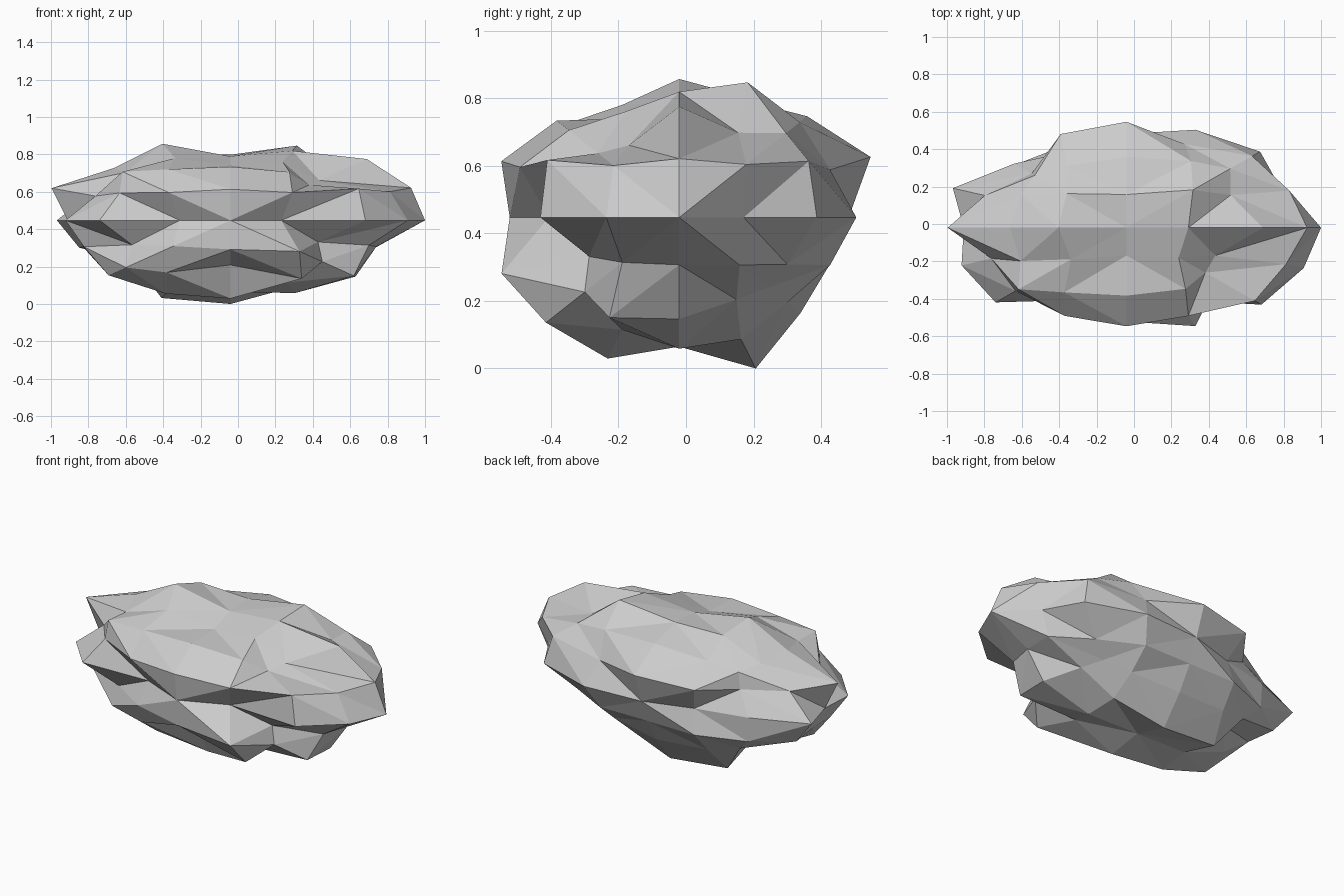
import bpy, bmesh
from mathutils import Vector

if "Cube" in bpy.data.objects:
    bpy.data.objects.remove(bpy.data.objects["Cube"])

# Rock: a rounded 4x4x4 cube grid, stretched, each point pushed in or out
CENTRE = Vector((-0.04, -0.02, 0.45))
STRETCH = Vector((1.0, 0.57, 0.45))

# Bumpiness, layer by layer from the bottom (rows front to back, left to right)
BUMPS = iter([
    .97, .94, .75, 1.05, .85,
    .99, 1.0, 1.0, .85, 1.0,
    .86, .90, .85, .93, .945,
    .76, 1.06, 1.07, .92, .82,
    .88, .90, .89, .85, .80,

    .80, .88, .93, 1.06, .71,
    .90, .85, .85, .84, .93, .90,
    .90, .90, .84, .90, .85,

    .99, .73, .88, .73, 1.02,
    .95, 1.02, .87, 1.04, 1.0, .90,
    .85, .78, .88, .99, 1.01,

    .90, .95, .995, .95, 1.04,
    .83, .98, 1.03, 1.04, .87, 1.0,
    .77, 1.01, 1.07, .90, 1.02,

    1.0, .92, .90, .87, .73,
    .86, .85, .70, .80, .72,
    .88, .98, .76, .89, 1.03,
    .86, .92, .84, 1.02, .845,
    .85, .88, .94, .95, .96,
])


def direction(cell):
    """Rounded-cube direction of a grid cell with coordinates -2..2."""
    full = sum(abs(c) == 2 for c in cell)
    step = 0.4 if full == 1 else 0.55
    return Vector([c / 2 if abs(c) == 2 else c * step for c in cell]).normalized()


bm = bmesh.new()
grid = {}
span = range(-2, 3)
for k in span:
    for j in span:
        for i in span:
            cell = (i, j, k)
            if max(map(abs, cell)) == 2:
                p = direction(cell) * next(BUMPS)
                grid[cell] = bm.verts.new(CENTRE + p * STRETCH)

# Six sides of four by four squares, each split along the line from the middle of its side
for axis in range(3):
    for side in (-2, 2):
        for u in range(-2, 2):
            for v in range(-2, 2):
                quad = []
                for a, b in ((u, v), (u + 1, v), (u + 1, v + 1), (u, v + 1)):
                    cell = [a, b]
                    cell.insert(axis, side)
                    quad.append(grid[tuple(cell)])
                if (u >= 0) != (v >= 0):
                    quad = quad[1:] + quad[:1]
                bm.faces.new(quad[:3])
                bm.faces.new((quad[0], quad[2], quad[3]))

bmesh.ops.recalc_face_normals(bm, faces=bm.faces[:])

# Rest the lowest point on the ground
low = min(v.co.z for v in bm.verts)
bmesh.ops.translate(bm, verts=bm.verts[:], vec=(0, 0, -low))

mesh = bpy.data.meshes.new("rock")
bm.to_mesh(mesh)
bm.free()
bpy.context.collection.objects.link(bpy.data.objects.new("rock", mesh))
